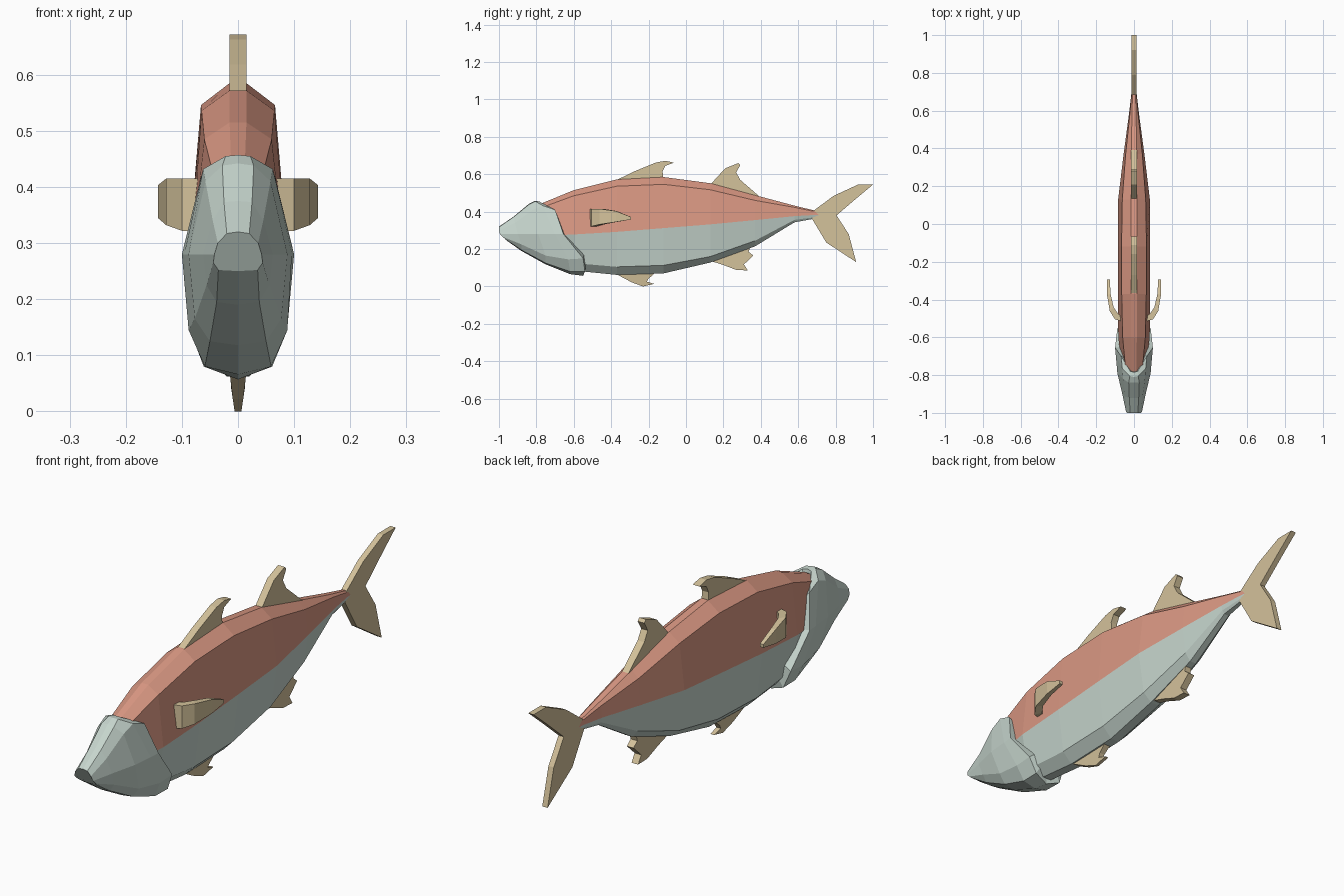
import bpy, bmesh


def material(name, rgb):
    m = bpy.data.materials.new(name)
    lin = [((c / 255 + 0.055) / 1.055) ** 2.4 for c in rgb]
    m.diffuse_color = (*lin, 1)
    return m


RED = material("salmon red", (218, 152, 131))
GREY = material("pale grey green", (198, 213, 205))
TAN = material("fin tan", (212, 194, 155))


def finish(bm, name, mats):
    bmesh.ops.recalc_face_normals(bm, faces=bm.faces[:])
    me = bpy.data.meshes.new(name)
    bm.to_mesh(me)
    bm.free()
    for m in mats:
        me.materials.append(m)
    ob = bpy.data.objects.new(name, me)
    bpy.context.collection.objects.link(ob)
    return ob


def loft(name, rings, mats, rule=None):
    """Skin closed rings of equal length; rule(index in ring) gives the material."""
    bm = bmesh.new()
    rows = [[bm.verts.new(p) for p in r] for r in rings]
    n = len(rows[0])
    for a, b in zip(rows, rows[1:]):
        for i in range(n):
            j = (i + 1) % n
            f = bm.faces.new((a[i], a[j], b[j], b[i]))
            f.material_index = rule(i) if rule else 0
    bm.faces.new(rows[0])
    bm.faces.new(rows[-1])
    return finish(bm, name, mats)


def mirror_ring(half):
    """Close a top-to-bottom half ring across x = 0."""
    return half + [(-x, y, z) for x, y, z in reversed(half) if x > 0]


def fin(name, outline, half=0.015, taper=None):
    """Flat fin in the y-z plane; taper(z) scales its thickness."""
    bm = bmesh.new()
    sides = []
    for s in (1, -1):
        sides.append([bm.verts.new((s * half * (taper(z) if taper else 1), y, z))
                      for y, z in outline])
        bm.faces.new(sides[-1])
    n = len(outline)
    for i in range(n):
        j = (i + 1) % n
        bm.faces.new((sides[0][i], sides[0][j], sides[1][j], sides[1][i]))
    return finish(bm, name, [TAN])


# Body: y, heights of ridge, shoulder, colour line, chine, keel, then half widths
stations = [
    (-0.79, (.437, .415, .27, .23, .19), (.012, .042, .06, .035, .012)),
    (-0.60, (.515, .485, .278, .125, .085), (.015, .060, .083, .055, .02)),
    (-0.37, (.572, .536, .292, .105, .062), (.015, .065, .086, .062, .02)),
    (-0.12, (.585, .546, .312, .113, .070), (.015, .066, .086, .062, .02)),
    (0.13, (.552, .517, .332, .160, .128), (.015, .062, .084, .058, .02)),
    (0.37, (.488, .460, .355, .245, .215), (.014, .044, .055, .04, .015)),
    (0.58, (.432, .423, .376, .356, .343), (.011, .022, .027, .022, .012)),
    (0.68, (.408, .402, .382, .369, .361), (.008, .013, .015, .012, .008)),
    (0.77, (.388, .386, .380, .376, .374), (.003, .005, .006, .005, .003)),
]
rings = [mirror_ring([(w, y, z) for w, z in zip(ws, zs)]) for y, zs, ws in stations]
loft("body", rings, [RED, GREY], lambda i: 1 if 2 <= i <= 6 else 0)

# Head shell: half rings from crown to throat, nose first
head = [
    [(0, -1, .32), (.02, -1, .317), (.036, -1, .30), (.042, -.995, .28),
     (.044, -.98, .265), (.035, -.965, .252), (0, -.965, .25)],
    [(0, -.92, .375), (.025, -.92, .373), (.045, -.915, .34), (.062, -.90, .28),
     (.056, -.88, .225), (.038, -.88, .195), (0, -.88, .19)],
    [(0, -.84, .442), (.028, -.84, .438), (.058, -.82, .41), (.088, -.79, .28),
     (.077, -.75, .165), (.05, -.75, .125), (0, -.75, .118)],
    [(0, -.81, .457), (.022, -.805, .455), (.062, -.765, .432), (.096, -.70, .28),
     (.088, -.63, .145), (.059, -.62, .08), (0, -.62, .066)],
    [(0, -.785, .455), (.02, -.78, .452), (.068, -.70, .41), (.10, -.655, .28),
     (.088, -.55, .15), (.061, -.54, .08), (0, -.55, .057)],
]
# The gill rim turns inward to meet the body
head.append([(x * .72, y + .004, .28 + (z - .28) * .85) for x, y, z in head[-1]])
loft("head", [mirror_ring(h) for h in head], [GREY])

# Fins along the centre line
fin("front_dorsal_fin", [(-.38, .565), (-.27, .618), (-.16, .663), (-.11, .672), (-.065, .662),
                         (-.11, .645), (-.125, .615), (-.12, .56), (-.25, .54)])
fin("rear_dorsal_fin", [(.13, .545), (.21, .632), (.28, .66), (.29, .648), (.268, .61),
                        (.29, .57), (.40, .475), (.27, .48)])
fin("ventral_fin", [(-.38, .07), (-.29, .022), (-.23, .0), (-.17, .014), (-.21, .026),
                    (-.20, .042), (-.15, .085)], 0.015,
    lambda z: 0.4 + min(z, .06) * 10)
fin("anal_fin", [(.12, .14), (.20, .115), (.27, .088), (.33, .086), (.31, .118),
                 (.36, .165), (.335, .185), (.35, .23), (.25, .22)])
fin("tail_fin", [(.675, .40), (.79, .485), (.92, .545), (1.0, .545), (.91, .47), (.805, .38),
                 (.87, .28), (.91, .13), (.75, .235), (.675, .36)], 0.012)

# Side fins: curved strips, as inner x, outer x, y inner, y outer, low z, high z
strip = [(.06, .065, -.49, -.515, .32, .415), (.085, .10, -.475, -.505, .322, .415),
         (.108, .128, -.44, -.462, .332, .415), (.124, .143, -.37, -.375, .345, .403),
         (.128, .143, -.295, -.295, .358, .372)]
for side, s in (("right", 1), ("left", -1)):
    loft(side + "_side_fin",
         [[(s * a, ya, lo), (s * b, yb, lo), (s * b, yb, hi), (s * a, ya, hi)]
          for a, b, ya, yb, lo, hi in strip], [TAN])
